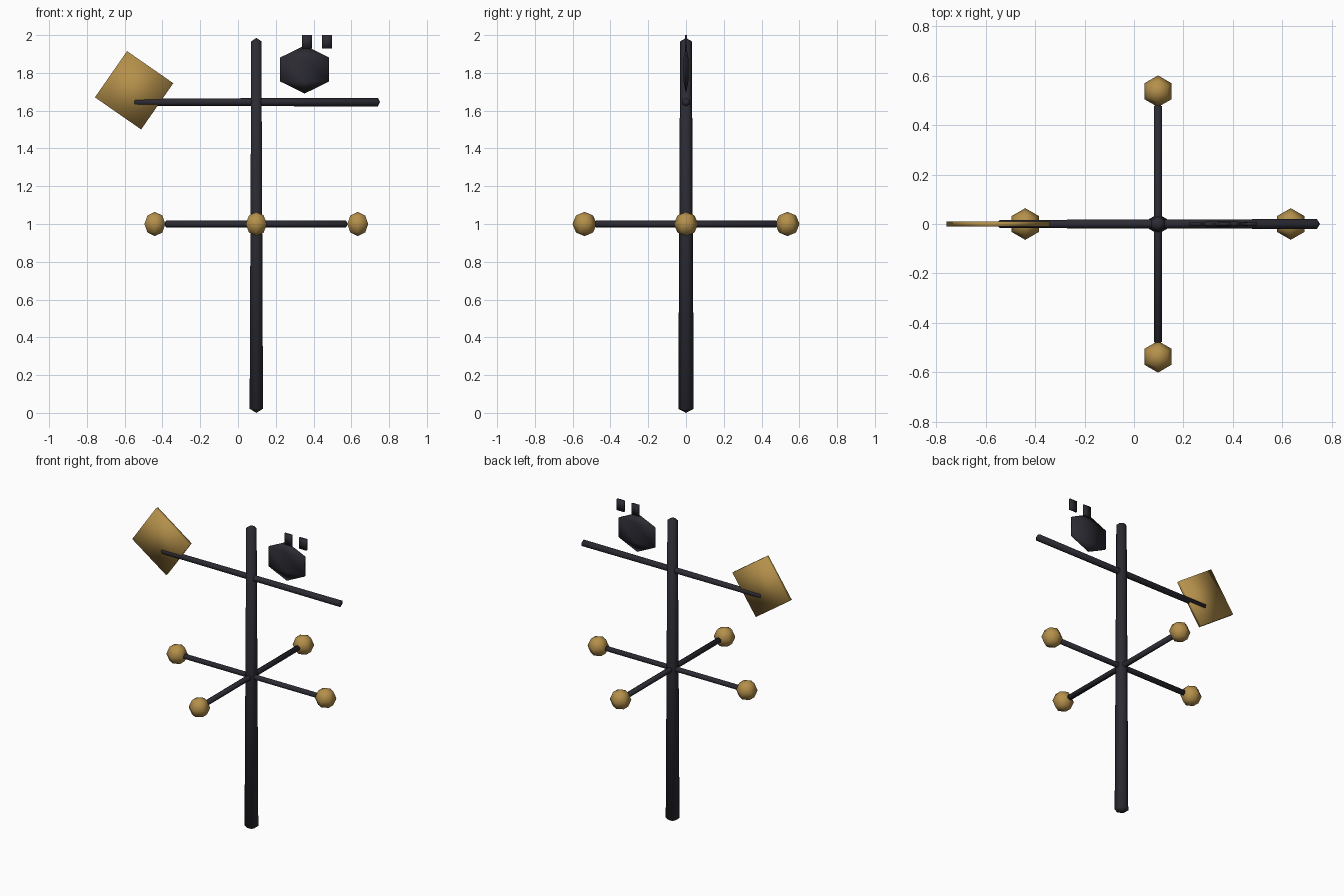
import bpy, bmesh
from math import sin, cos, pi, radians
from mathutils import Vector, Matrix

cube = bpy.data.objects.get("Cube")
if cube:
    bpy.data.objects.remove(cube)


def material(name, rgb):
    m = bpy.data.materials.new(name)
    m.use_nodes = True
    color = (*rgb, 1)
    m.diffuse_color = color
    bsdf = m.node_tree.nodes["Principled BSDF"]
    bsdf.inputs["Base Color"].default_value = color
    bsdf.inputs["Roughness"].default_value = 0.6
    return m


IRON = material("dark iron", (0.025, 0.024, 0.033))
BRASS = material("aged brass", (0.46, 0.28, 0.07))
POST_X = 0.097


def finish(name, bm, mat):
    bmesh.ops.recalc_face_normals(bm, faces=bm.faces)
    mesh = bpy.data.meshes.new(name)
    bm.to_mesh(mesh)
    bm.free()
    mesh.materials.append(mat)
    for p in mesh.polygons:
        p.use_smooth = True
    ob = bpy.data.objects.new(name, mesh)
    bpy.context.collection.objects.link(ob)
    return ob


def lathe(name, profile, mat, sides=6, matrix=Matrix()):
    """Turn (radius, height) points about z; the first and last are tips."""
    bm = bmesh.new()
    rings = []
    for r, z in profile[1:-1]:
        rings.append([bm.verts.new((r * sin(2 * pi * i / sides), r * cos(2 * pi * i / sides), z))
                      for i in range(sides)])
    bottom = bm.verts.new((0, 0, profile[0][1]))
    top = bm.verts.new((0, 0, profile[-1][1]))
    for i in range(sides):
        j = (i + 1) % sides
        bm.faces.new((bottom, rings[0][j], rings[0][i]))
        bm.faces.new((top, rings[-1][i], rings[-1][j]))
        for a, b in zip(rings, rings[1:]):
            bm.faces.new((a[i], a[j], b[j], b[i]))
    bm.transform(matrix)
    return finish(name, bm, mat)


def rod(name, start, end, r0, r1, tip, mat):
    start, end = Vector(start), Vector(end)
    axis = end - start
    n = axis.length
    m = Matrix.Translation(start) @ axis.to_track_quat('Z', 'Y').to_matrix().to_4x4()
    return lathe(name, [(0, 0), (r0, tip), (r1, n - tip), (0, n)], mat, matrix=m)


def ball(name, center, size, rings, mat):
    profile = [(sin(pi * k / rings), -cos(pi * k / rings)) for k in range(rings + 1)]
    m = Matrix.Translation(center) @ Matrix.Diagonal((*size, 1))
    return lathe(name, profile, mat, matrix=m)


def plate(name, center, size, mat, turn=0):
    bm = bmesh.new()
    m = (Matrix.Translation(center) @ Matrix.Rotation(radians(turn), 4, 'Y')
         @ Matrix.Diagonal((*size, 1)))
    bmesh.ops.create_cube(bm, size=1, matrix=m)
    return finish(name, bm, mat)


# Tapered post
lathe("post", [(0, 0), (0.041, 0.022), (0.031, 1.967), (0, 1.985)], IRON,
      matrix=Matrix.Translation((POST_X, 0, 0)))

# Compass arms with a ball beyond each end
rod("arm_left_right", (POST_X - 0.487, 0, 1), (POST_X + 0.483, 0, 1), 0.018, 0.018, 0.008, IRON)
rod("arm_front_back", (POST_X, -0.485, 1), (POST_X, 0.485, 1), 0.018, 0.018, 0.008, IRON)
for side, dx, dy in (("left", 1, 0), ("right", -1, 0), ("front", 0, -1), ("back", 0, 1)):
    ball("ball_" + side, (POST_X + 0.537 * dx, 0.537 * dy, 1), (0.064,) * 3, 4, BRASS)

# Pointer bar with a tilted square tail plate
rod("pointer_bar", (-0.556, 0, 1.645), (0.752, 0, 1.645), 0.019, 0.023, 0.012, IRON)
plate("tail_plate", (-0.55, 0, 1.708), (0.298, 0.022, 0.298), BRASS, turn=34.8)

# Flattened figure with two small plates above
ball("figure_body", (0.353, 0, 1.818), (0.173, 0.014, 0.127), 3, IRON)
for i, x in enumerate((0.365, 0.472)):
    plate(f"crest_plate_{i + 1}", (x, 0, 1.964), (0.053, 0.011, 0.072), IRON)
